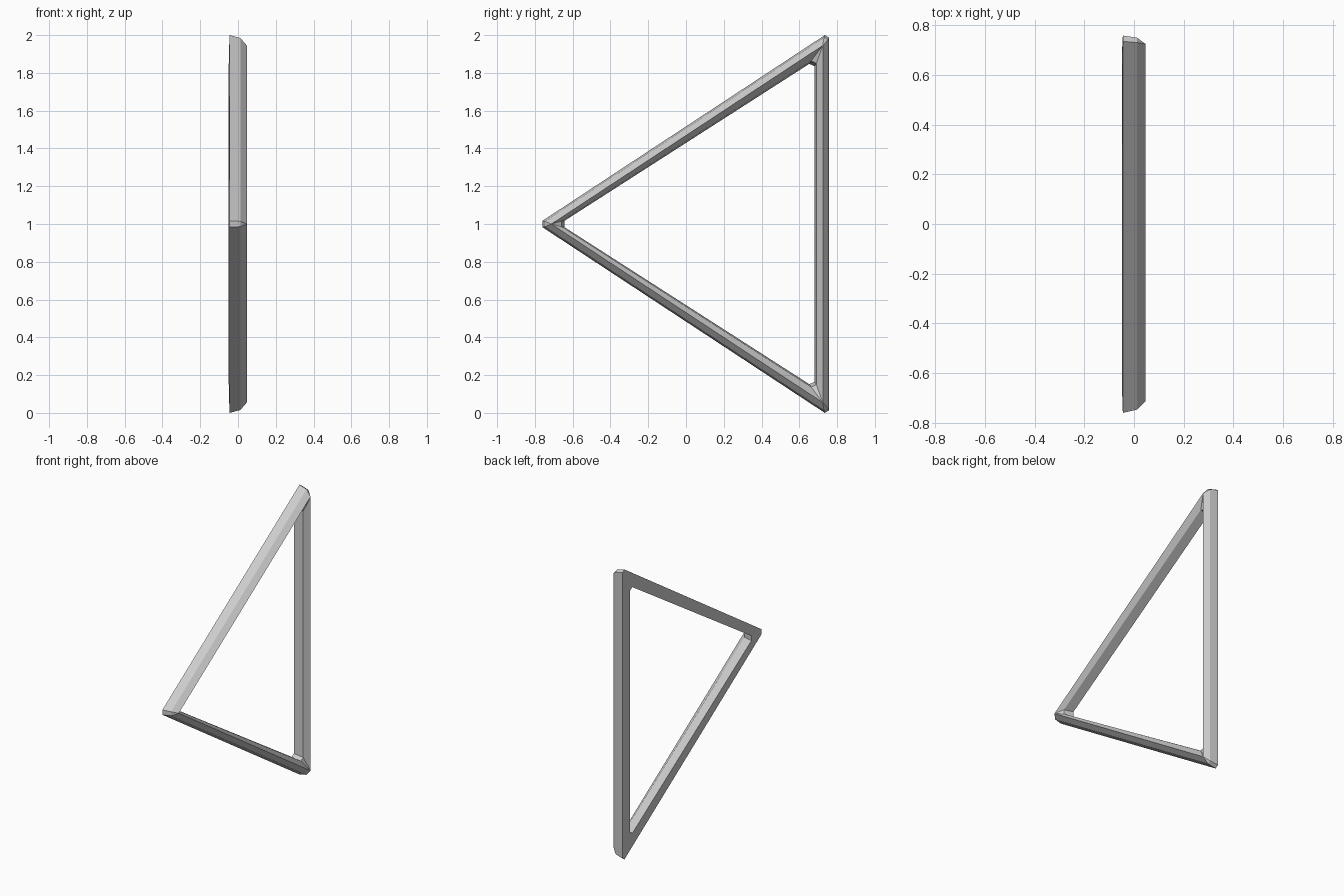
import bpy, bmesh

if "Cube" in bpy.data.objects:
    bpy.data.objects.remove(bpy.data.objects["Cube"])

# Each ring: depth x, then left tip, upper slanted corner and upper right corner
# as (y, height above the mid line z = 1); the lower half is mirrored.
RINGS = [
    (-0.045, (-0.760, 0.017), (0.735, 1.000), (0.758, 0.986)),   # outer back edge
    (0.012, (-0.747, 0.014), (0.730, 0.985), (0.750, 0.973)),    # outer shoulder
    (0.047, (-0.713, 0.000), (0.724, 0.945), (0.724, 0.945)),    # front ridge, sharp corners
    (0.015, (-0.658, 0.015), (0.663, 0.864), (0.690, 0.850)),    # inner shoulder
    (-0.049, (-0.643, 0.017), (0.653, 0.848), (0.680, 0.835)),   # inner back edge
]


def make_ring(bm, x, *half):
    upper = [(x, y, 1 + h) for y, h in half]
    lower = [(x, y, 1 - h) for y, h in reversed(half)]
    return [bm.verts.new(p) for p in upper + lower]


# Triangular frame: loft the profile rings around in a closed cross-section
bm = bmesh.new()
loops = [make_ring(bm, *r) for r in RINGS]
for i, a in enumerate(loops):
    b = loops[(i + 1) % len(loops)]
    for j in range(6):
        k = (j + 1) % 6
        bm.faces.new((a[j], a[k], b[k], b[j]))
bmesh.ops.remove_doubles(bm, verts=bm.verts, dist=0.0005)
bmesh.ops.recalc_face_normals(bm, faces=bm.faces)

mesh = bpy.data.meshes.new("triangle_frame")
bm.to_mesh(mesh)
bm.free()
frame = bpy.data.objects.new("triangle_frame", mesh)
bpy.context.collection.objects.link(frame)
